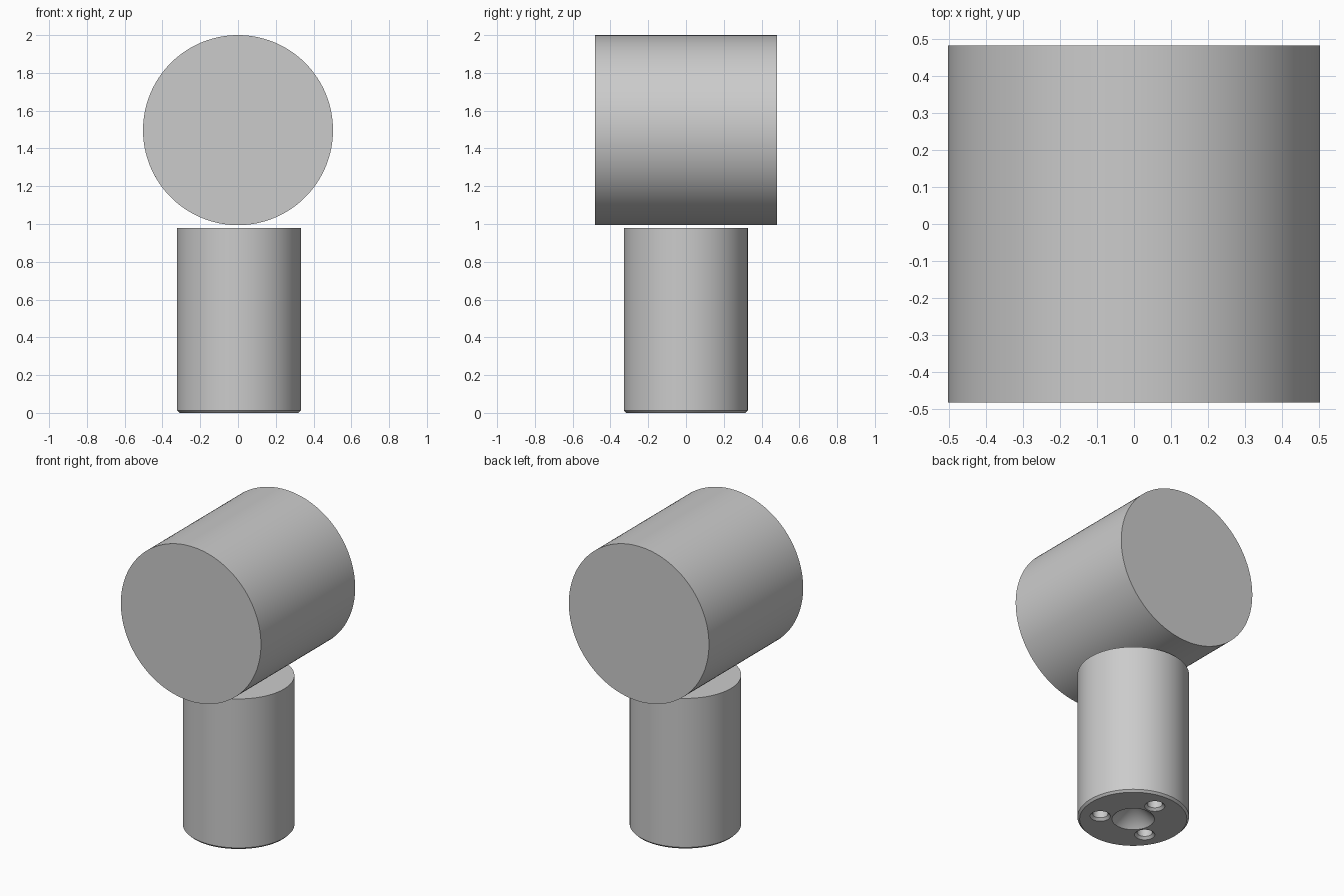
import bpy, bmesh, math
from mathutils import Matrix, Vector

cube = bpy.data.objects.get("Cube")
if cube:
    bpy.data.objects.remove(cube, do_unlink=True)

grey = bpy.data.materials.new("plain grey")
grey.use_nodes = True
COLOUR = (0.6, 0.6, 0.6, 1)
grey.diffuse_color = COLOUR
grey.node_tree.nodes["Principled BSDF"].inputs["Base Color"].default_value = COLOUR


def lathe(name, profile, location, steps=128):
    """Turn an (radius, height) profile about the vertical axis."""
    bm = bmesh.new()
    verts = [bm.verts.new((r, 0, z)) for r, z in profile]
    edges = [bm.edges.new(pair) for pair in zip(verts, verts[1:])]
    bmesh.ops.spin(bm, geom=verts + edges, cent=(0, 0, 0), axis=(0, 0, 1),
                   angle=math.tau, steps=steps, use_duplicate=False)
    bmesh.ops.remove_doubles(bm, verts=bm.verts, dist=0.0001)
    bmesh.ops.recalc_face_normals(bm, faces=bm.faces)
    mesh = bpy.data.meshes.new(name)
    bm.to_mesh(mesh)
    bm.free()
    mesh.materials.append(grey)
    obj = bpy.data.objects.new(name, mesh)
    obj.location = location
    bpy.context.collection.objects.link(obj)
    return obj


def activate(obj):
    bpy.ops.object.select_all(action='DESELECT')
    obj.select_set(True)
    bpy.context.view_layer.objects.active = obj


# Pedestal: chamfered foot, flat top and conical recess underneath
centre = Vector((0.005, -0.001, 0))
pedestal = lathe("pedestal", [(0, 0.13), (0.125, 0), (0.315, 0), (0.328, 0.013),
                              (0.328, 0.98), (0, 0.98)], centre)

# Three countersunk holes in the underside
for i in range(3):
    angle = math.radians(90 + 120 * i)
    spot = centre + 0.197 * Vector((math.cos(angle), math.sin(angle), 0))
    cutter = lathe("hole_cutter", [(0, -0.01), (0.07, -0.01), (0.045, 0.015),
                                   (0.045, 0.2), (0, 0.2)], spot, 32)
    cutter.hide_render = True
    cut = pedestal.modifiers.new("hole", 'BOOLEAN')
    cut.operation = 'DIFFERENCE'
    cut.solver = 'EXACT'
    cut.object = cutter
    activate(pedestal)
    bpy.ops.object.modifier_apply(modifier=cut.name)
    bpy.data.objects.remove(cutter, do_unlink=True)

# Drum: plain cylinder lying front to back above the pedestal
half = 0.483
drum = lathe("drum", [(0, -half), (0.503, -half), (0.503, half), (0, half)], (0, 0, 0))
drum.data.transform(Matrix.Rotation(math.pi / 2, 4, 'X'))
drum.location.z = 1.497

for part in (pedestal, drum):
    activate(part)
    bpy.ops.object.shade_smooth_by_angle(angle=math.radians(30))
